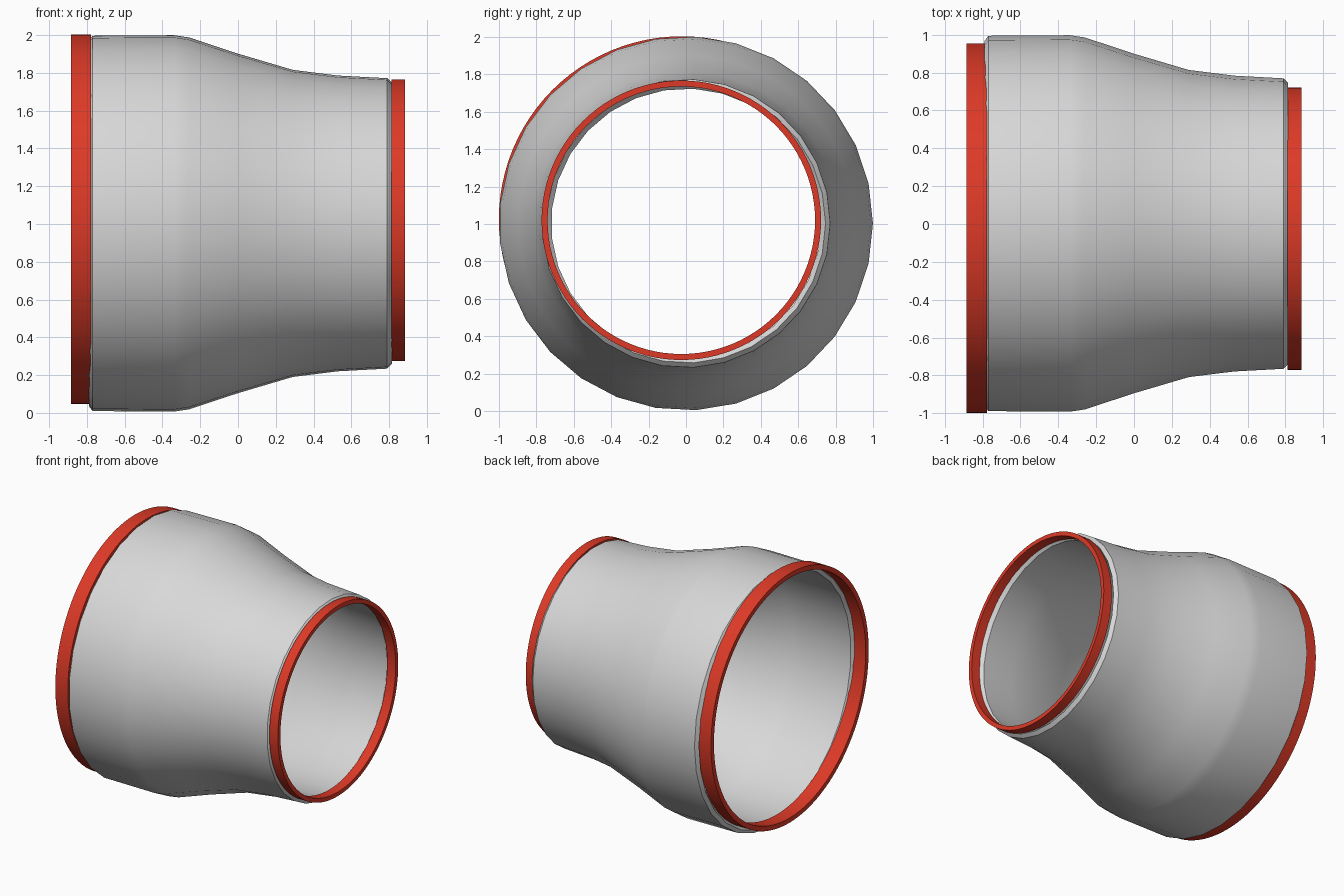
import bpy
import bmesh
from math import cos, sin, pi, radians

cube = bpy.data.objects.get("Cube")
if cube:
    bpy.data.objects.remove(cube)


def material(name, rgb):
    mat = bpy.data.materials.new(name)
    mat.use_nodes = True
    mat.diffuse_color = (*rgb, 1)
    mat.node_tree.nodes["Principled BSDF"].inputs["Base Color"].default_value = (*rgb, 1)
    return mat


def lathe(name, profile, sides, y, z, mat, sharp):
    """Turn a closed (x, radius) profile around an axis parallel to x."""
    bm = bmesh.new()
    loops = []
    for i in range(sides):
        a = 2 * pi * i / sides
        loops.append([bm.verts.new((x, r * cos(a), r * sin(a))) for x, r in profile])
    n = len(profile)
    for i in range(sides):
        here, after = loops[i], loops[(i + 1) % sides]
        for j in range(n):
            k = (j + 1) % n
            bm.faces.new((here[j], here[k], after[k], after[j]))
    bmesh.ops.recalc_face_normals(bm, faces=bm.faces)
    mesh = bpy.data.meshes.new(name)
    bm.to_mesh(mesh)
    bm.free()
    mesh.materials.append(mat)
    obj = bpy.data.objects.new(name, mesh)
    obj.location = (0, y, z)
    bpy.context.collection.objects.link(obj)
    bpy.ops.object.select_all(action="DESELECT")
    obj.select_set(True)
    bpy.context.view_layer.objects.active = obj
    bpy.ops.object.shade_smooth_by_angle(angle=radians(sharp))
    return obj


def ring(name, x0, x1, outer, inner, y, z, mat):
    profile = [(x0, outer), (x1, outer), (x1, inner), (x0, inner)]
    return lathe(name, profile, 96, y, z, mat, 30)


grey = material("light grey", (0.69, 0.69, 0.69))
red = material("red", (0.73, 0.042, 0.02))

# Tapered pipe: outer wall, then the inner wall offset by its thickness
wall = 0.05
outer = [(-0.77, 0.995), (-0.34, 0.998), (-0.26, 0.986), (0.0, 0.9),
         (0.29, 0.814), (0.53, 0.784), (0.79, 0.77)]
inner = [(x, r - wall) for x, r in reversed(outer)]
big_lip, small_lip = [(-0.79, 0.968)], [(0.815, 0.745)]
lathe("tapered_pipe", big_lip + outer + small_lip + inner,
      29, 0.0, 1.003, grey, 35)

# End rings, slightly off the pipe axis
ring("large_end_ring", -0.885, -0.777, 0.977, 0.94, -0.022, 1.025, red)
ring("small_end_ring", 0.812, 0.885, 0.746, 0.714, -0.025, 1.02, red)
